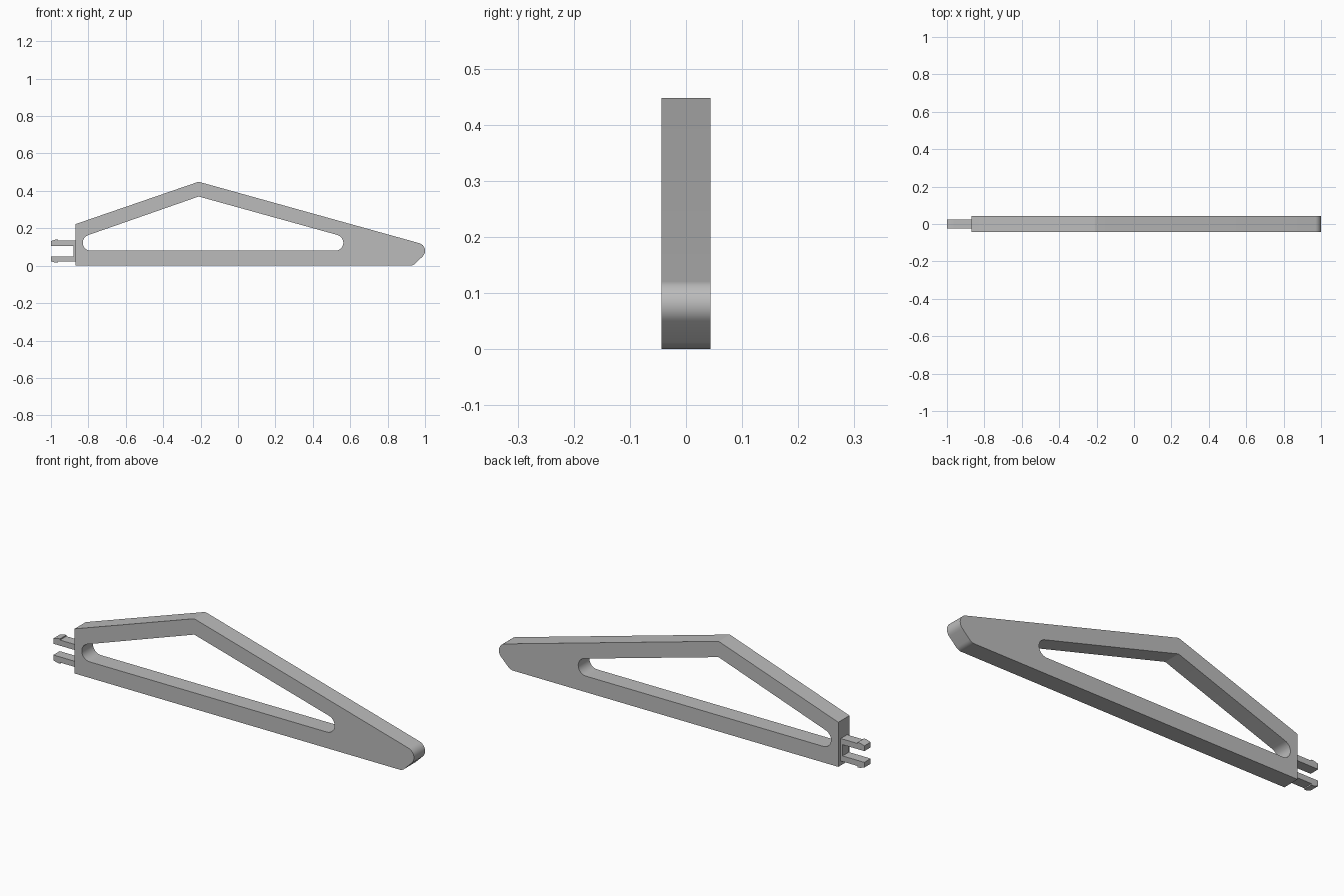
import bpy, bmesh
from math import radians, sin, cos, pi

cube = bpy.data.objects.get("Cube")
if cube:
    bpy.data.objects.remove(cube, do_unlink=True)

grey = bpy.data.materials.new("plain grey")
grey.use_nodes = True
colour = (0.5, 0.5, 0.5, 1)
grey.diffuse_color = colour
grey.node_tree.nodes["Principled BSDF"].inputs["Base Color"].default_value = colour


def arc(cx, cz, r, start, end, steps=16):
    angles = [radians(start + (end - start) * i / steps) for i in range(steps + 1)]
    return [(cx + r * cos(a), cz + r * sin(a)) for a in angles]


def plate(name, loops, half_depth):
    """Extrude closed x-z outlines (later loops are holes) evenly along y."""
    curve = bpy.data.curves.new(name, 'CURVE')
    curve.dimensions = '2D'
    curve.fill_mode = 'BOTH'
    curve.extrude = half_depth
    for loop in loops:
        spline = curve.splines.new('POLY')
        spline.points.add(len(loop) - 1)
        for point, (x, z) in zip(spline.points, loop):
            point.co = (x, z, 0, 1)
        spline.use_cyclic_u = True
    obj = bpy.data.objects.new(name, curve)
    bpy.context.collection.objects.link(obj)
    obj.rotation_euler.x = pi / 2
    bpy.ops.object.select_all(action='DESELECT')
    obj.select_set(True)
    bpy.context.view_layer.objects.active = obj
    bpy.ops.object.convert(target='MESH')
    bpy.ops.object.transform_apply(rotation=True)
    obj = bpy.context.object
    bm = bmesh.new()
    bm.from_mesh(obj.data)
    bmesh.ops.remove_doubles(bm, verts=bm.verts, dist=0.0001)
    bmesh.ops.recalc_face_normals(bm, faces=bm.faces)
    bm.to_mesh(obj.data)
    bm.free()
    obj.data.materials.clear()
    obj.data.materials.append(grey)
    bpy.ops.object.shade_smooth_by_angle(angle=radians(30))
    return obj


# Bracket arm: gabled outline with a rounded nose, and a large window
outline = [(-0.87, 0), *arc(0.92, 0.04, 0.04, -90, -45, 6),
           *arc(0.958, 0.08, 0.042, -45, 74.5),
           *arc(-0.21, 0.428, 0.02, 74.5, 109, 4), (-0.87, 0.222)]
window = [*arc(0.52, 0.123, 0.043, -90, 75), (-0.21, 0.37),
          *arc(-0.787, 0.123, 0.043, 109, 270)]
plate("bracket_arm", [outline, window], 0.044)

# Clip: two barbed prongs joined by a thin base
middle = 0.078
upper = [(-0.88, 0.028), (-1, 0.028), (-1, 0.054), (-0.975, 0.062),
         (-0.963, 0.062), (-0.963, 0.056), (-0.865, 0.056)]
lower = [(x, -z) for x, z in reversed(upper)]
clip = [(x, middle + z) for x, z in upper + lower]
plate("snap_clip", [clip], 0.025)
